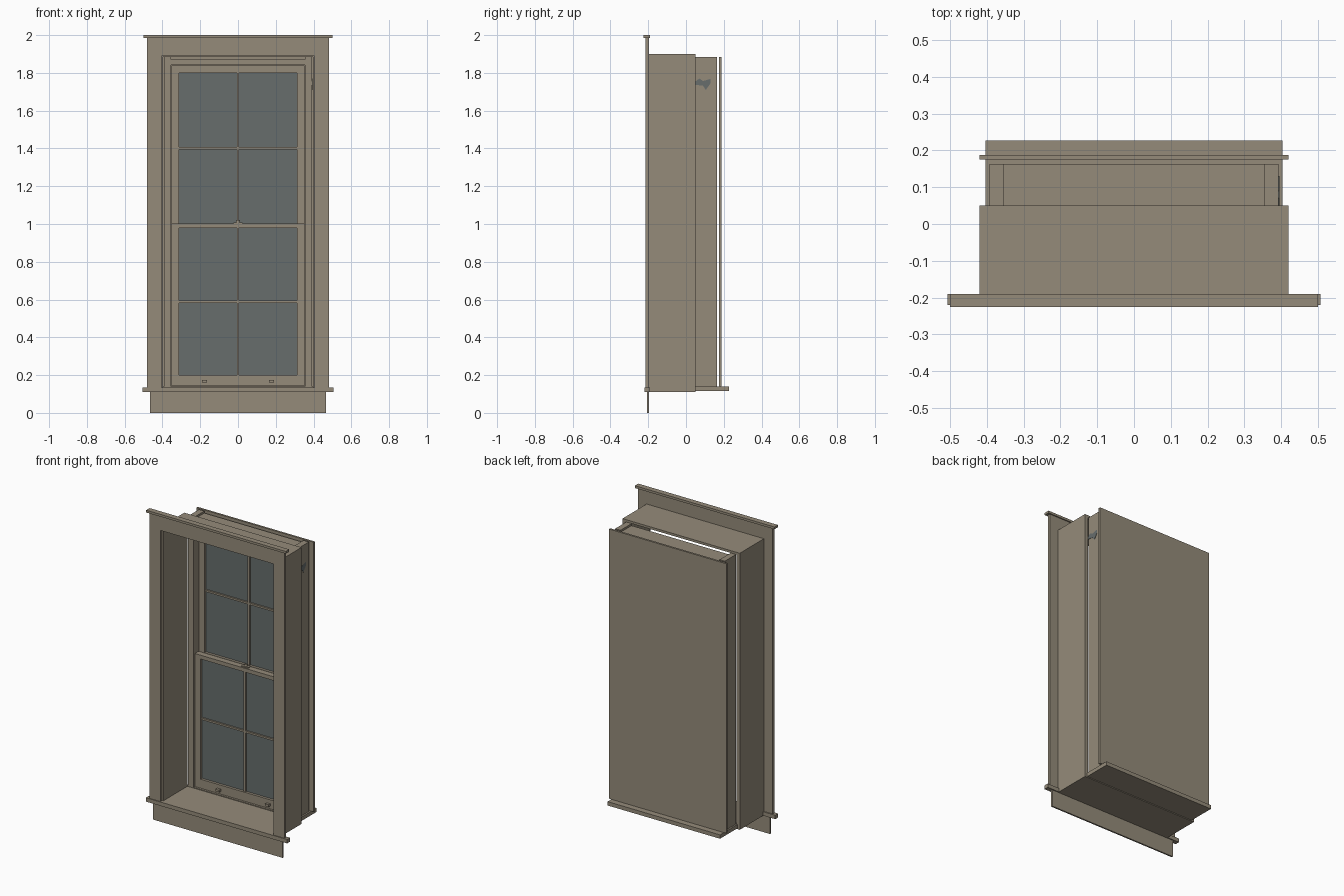
import bpy, bmesh

cube = bpy.data.objects.get("Cube")
if cube:
    bpy.data.objects.remove(cube)


def material(name, rgb):
    m = bpy.data.materials.new(name)
    m.use_nodes = True
    m.diffuse_color = (*rgb, 1)
    m.node_tree.nodes["Principled BSDF"].inputs["Base Color"].default_value = (*rgb, 1)
    return m


TAUPE = material("taupe paint", (0.30, 0.26, 0.195))
GLASS = material("grey glass", (0.135, 0.155, 0.152))


def finish(name, bm, mat):
    bmesh.ops.recalc_face_normals(bm, faces=bm.faces)
    mesh = bpy.data.meshes.new(name)
    bm.to_mesh(mesh)
    bm.free()
    mesh.materials.append(mat)
    obj = bpy.data.objects.new(name, mesh)
    bpy.context.collection.objects.link(obj)
    return obj


def box(name, x, y, z, mat=TAUPE):
    """Box from (low, high) pairs on each axis."""
    bm = bmesh.new()
    bmesh.ops.create_cube(bm, size=1)
    for v in bm.verts:
        v.co = [(a + b) / 2 + c * (b - a) for c, (a, b) in zip(v.co, (x, y, z))]
    return finish(name, bm, mat)


def wide(name, half, y, z, mat=TAUPE):
    return box(name, (-half, half), y, z, mat)


def pair(name, x, y, z):
    box("left_" + name, x, y, z)
    box("right_" + name, (-x[1], -x[0]), y, z)


# Interior trim
pair("casing", (0.405, 0.483), (-0.215, -0.197), (0.135, 1.89))
wide("head_casing", 0.483, (-0.215, -0.197), (1.89, 1.985))
wide("head_cap", 0.50, (-0.225, -0.19), (1.985, 2.0))
wide("stool", 0.506, (-0.22, -0.19), (0.11, 0.135))
wide("apron", 0.465, (-0.207, -0.197), (0, 0.11))

# Deep box lining the wall
pair("box_side", (0.397, 0.42), (-0.197, 0.05), (0.11, 1.90))
wide("box_top", 0.397, (-0.197, 0.05), (1.885, 1.90))
wide("box_bottom", 0.397, (-0.197, 0.05), (0.11, 0.135))

# Window frame, sill and back panel
pair("jamb", (0.355, 0.393), (0.05, 0.163), (0.14, 1.885))
wide("frame_head", 0.355, (0.05, 0.163), (1.842, 1.872))
wide("sill", 0.403, (0.05, 0.227), (0.115, 0.14))
wide("back_panel", 0.42, (0.175, 0.188), (0.14, 1.885))


def sash(name, y, z, bottom_rail, top_rail):
    """Sash with a two by two grid of panes."""
    (y0, y1), (z0, z1) = y, z
    g0, g1 = z0 + bottom_rail, z1 - top_rail
    pair(name + "_stile", (0.312, 0.351), y, z)
    wide(name + "_bottom_rail", 0.312, y, (z0, g0))
    wide(name + "_top_rail", 0.312, y, (g1, z1))
    mid, cz = (y0 + y1) / 2, (g0 + g1) / 2
    wide(name + "_glass", 0.312, (mid - 0.002, mid + 0.002), (g0, g1), GLASS)
    bar = (y0 + 0.006, y1 - 0.006)
    wide(name + "_upright_bar", 0.006, bar, (g0, g1))
    wide(name + "_cross_bar", 0.312, bar, (cz - 0.006, cz + 0.006))


sash("lower_sash", (0.06, 0.098), (0.142, 1.003), 0.058, 0.025)
sash("upper_sash", (0.102, 0.14), (0.975, 1.84), 0.028, 0.04)

# Sash lifts and lock
pair("sash_lift", (0.165, 0.19), (0.042, 0.06), (0.16, 0.175))
wide("lock_base", 0.024, (0.065, 0.095), (1.003, 1.009))
bm = bmesh.new()
bmesh.ops.create_cone(bm, cap_ends=True, segments=16, radius1=0.011, radius2=0.009, depth=0.012)
bmesh.ops.translate(bm, verts=bm.verts, vec=(0, 0.08, 1.015))
finish("lock_knob", bm, TAUPE)

# Irregular grey patch on the outside of the left jamb
outline = [(0.05, 1.755), (0.07, 1.77), (0.09, 1.757), (0.13, 1.768),
           (0.13, 1.745), (0.105, 1.71), (0.09, 1.732), (0.05, 1.737)]
bm = bmesh.new()
face = bm.faces.new([bm.verts.new((0.392, y, z)) for y, z in outline])
solid = bmesh.ops.extrude_face_region(bm, geom=[face])
moved = [g for g in solid["geom"] if isinstance(g, bmesh.types.BMVert)]
bmesh.ops.translate(bm, verts=moved, vec=(0.003, 0, 0))
finish("jamb_patch", bm, GLASS)
